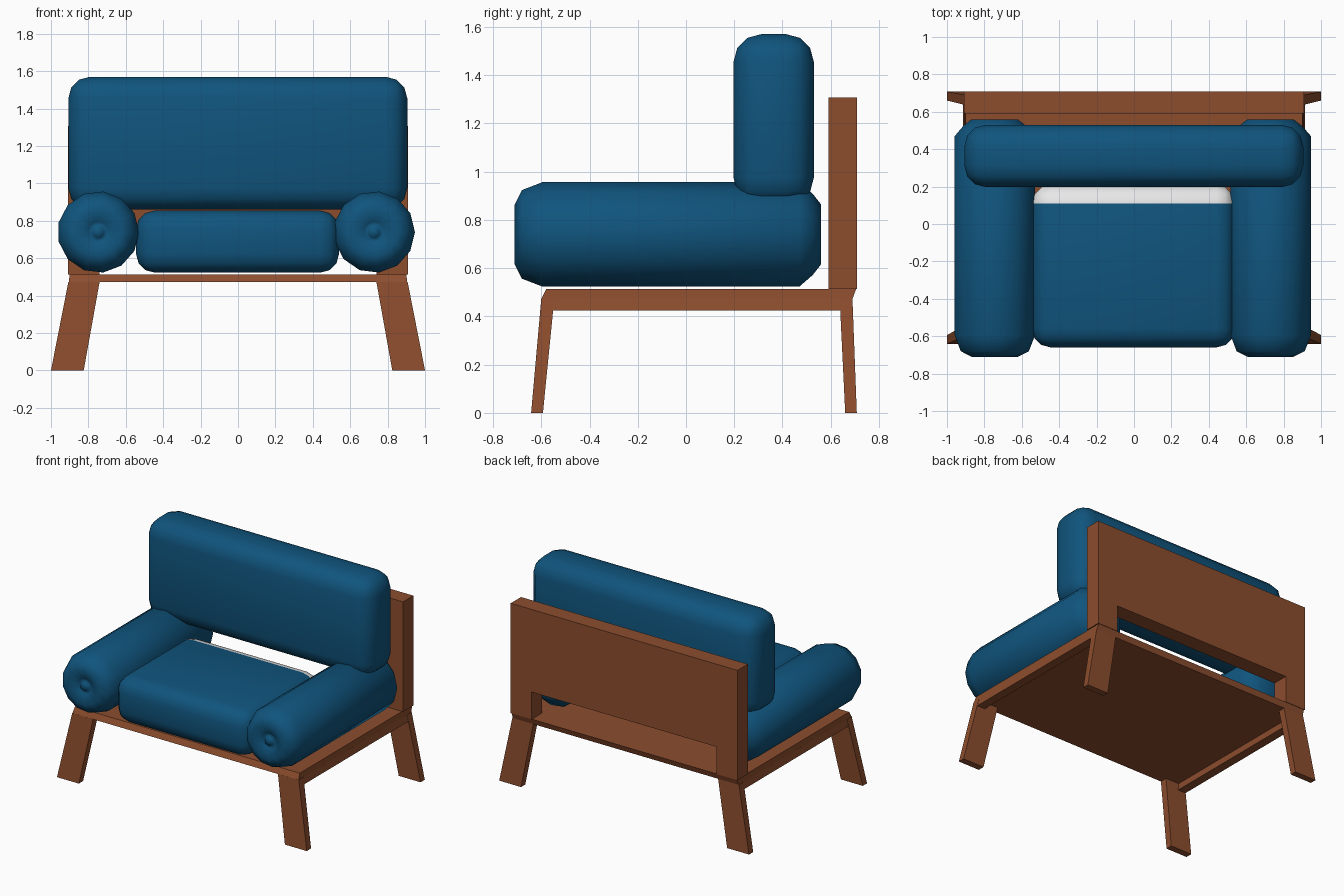
import bpy, bmesh, math
from mathutils import Vector

if "Cube" in bpy.data.objects:
    bpy.data.objects.remove(bpy.data.objects["Cube"])


def material(name, rgb):
    m = bpy.data.materials.new(name)
    m.diffuse_color = (*rgb, 1)
    m.use_nodes = True
    m.node_tree.nodes["Principled BSDF"].inputs["Base Color"].default_value = m.diffuse_color
    return m


WOOD = material("brown wood", (0.265, 0.075, 0.027))
BLUE = material("blue fabric", (0.005, 0.089, 0.205))
WHITE = material("white lining", (0.8, 0.8, 0.8))


def finish(name, bm, mat, smooth=False):
    bmesh.ops.recalc_face_normals(bm, faces=bm.faces[:])
    me = bpy.data.meshes.new(name)
    bm.to_mesh(me)
    bm.free()
    ob = bpy.data.objects.new(name, me)
    bpy.context.collection.objects.link(ob)
    me.materials.append(mat)
    if smooth:
        for p in me.polygons:
            p.use_smooth = True
    return ob


def block(name, lo, hi, mat=WOOD):
    """Six-sided block between two rectangles, each (x0, x1, y0, y1, z)."""
    bm = bmesh.new()
    rings = []
    for x0, x1, y0, y1, z in (lo, hi):
        rings.append([bm.verts.new(c) for c in
                      ((x0, y0, z), (x1, y0, z), (x1, y1, z), (x0, y1, z))])
    a, b = rings
    bm.faces.new(a)
    bm.faces.new(b)
    for i in range(4):
        j = (i + 1) % 4
        bm.faces.new((a[i], a[j], b[j], b[i]))
    return finish(name, bm, mat)


def cushion(name, x0, x1, y0, y1, z0, z1, r):
    """Box with softly rounded edges."""
    bm = bmesh.new()
    bmesh.ops.create_cube(bm, size=1)
    size = Vector((x1 - x0, y1 - y0, z1 - z0))
    mid = Vector((x0 + x1, y0 + y1, z0 + z1)) / 2
    for v in bm.verts:
        v.co = v.co * size + mid
    bmesh.ops.bevel(bm, geom=bm.edges[:], offset=r, segments=3,
                    profile=0.5, affect='EDGES')
    return finish(name, bm, BLUE, True)


# Seat deck: thin board with slanted front and rear edges
block("seat_deck", (-0.905, 0.905, -0.60, 0.69, 0.472), (-0.9, 0.9, -0.58, 0.705, 0.513))

for s, side in ((-1, "left"), (1, "right")):
    def span(a, b):
        return tuple(sorted((s * a, s * b)))
    # Rails under the deck sides
    block(side + "_rail", (*span(0.85, 0.915), -0.58, 0.67, 0.425),
          (*span(0.85, 0.905), -0.58, 0.67, 0.473))
    # Splayed legs
    block(side + "_front_leg", (*span(0.825, 1.0), -0.642, -0.593, 0),
          (*span(0.74, 0.907), -0.60, -0.546, 0.473))
    block(side + "_rear_leg", (*span(0.825, 1.0), 0.66, 0.708, 0),
          (*span(0.74, 0.907), 0.637, 0.69, 0.473))

# Back panel with a wide slot along its lower edge
outline = [(-0.908, 0.513), (-0.74, 0.513), (-0.74, 0.71), (0.74, 0.71),
           (0.74, 0.513), (0.908, 0.513), (0.908, 1.308), (-0.908, 1.308)]
bm = bmesh.new()
face = bm.faces.new([bm.verts.new((x, 0.59, z)) for x, z in outline])
new = bmesh.ops.extrude_face_region(bm, geom=[face])["geom"]
bmesh.ops.translate(bm, vec=(0, 0.118, 0),
                    verts=[g for g in new if isinstance(g, bmesh.types.BMVert)])
finish("back_panel", bm, WOOD)

# Seat cushion, with its rear end in white lining
seat = cushion("seat_cushion", -0.545, 0.54, -0.66, 0.21, 0.523, 0.855, 0.1)
seat.data.materials.append(WHITE)
for p in seat.data.polygons:
    if p.center.y > 0.105:
        p.material_index = 1

# Back cushion
cushion("back_cushion", -0.907, 0.905, 0.197, 0.53, 0.86, 1.57, 0.115)

# Arm bolsters: turned profile with a button in the front end
profile = [(0.0, -0.70), (0.03, -0.692), (0.042, -0.675), (0.055, -0.682),
           (0.125, -0.71), (0.185, -0.68), (0.218, -0.595), (0.218, 0.47),
           (0.17, 0.525), (0.125, 0.56), (0.0, 0.56)]
for side, cx in (("left", -0.747), ("right", 0.728)):
    bm = bmesh.new()
    verts = [bm.verts.new((cx + r, y, 0.74)) for r, y in profile]
    edges = [bm.edges.new(e) for e in zip(verts, verts[1:])]
    bmesh.ops.spin(bm, geom=verts + edges, cent=(cx, 0, 0.74), axis=(0, 1, 0),
                   angle=2 * math.pi, steps=13)
    bmesh.ops.remove_doubles(bm, verts=bm.verts[:], dist=0.0005)
    finish(side + "_arm_bolster", bm, BLUE, True)
